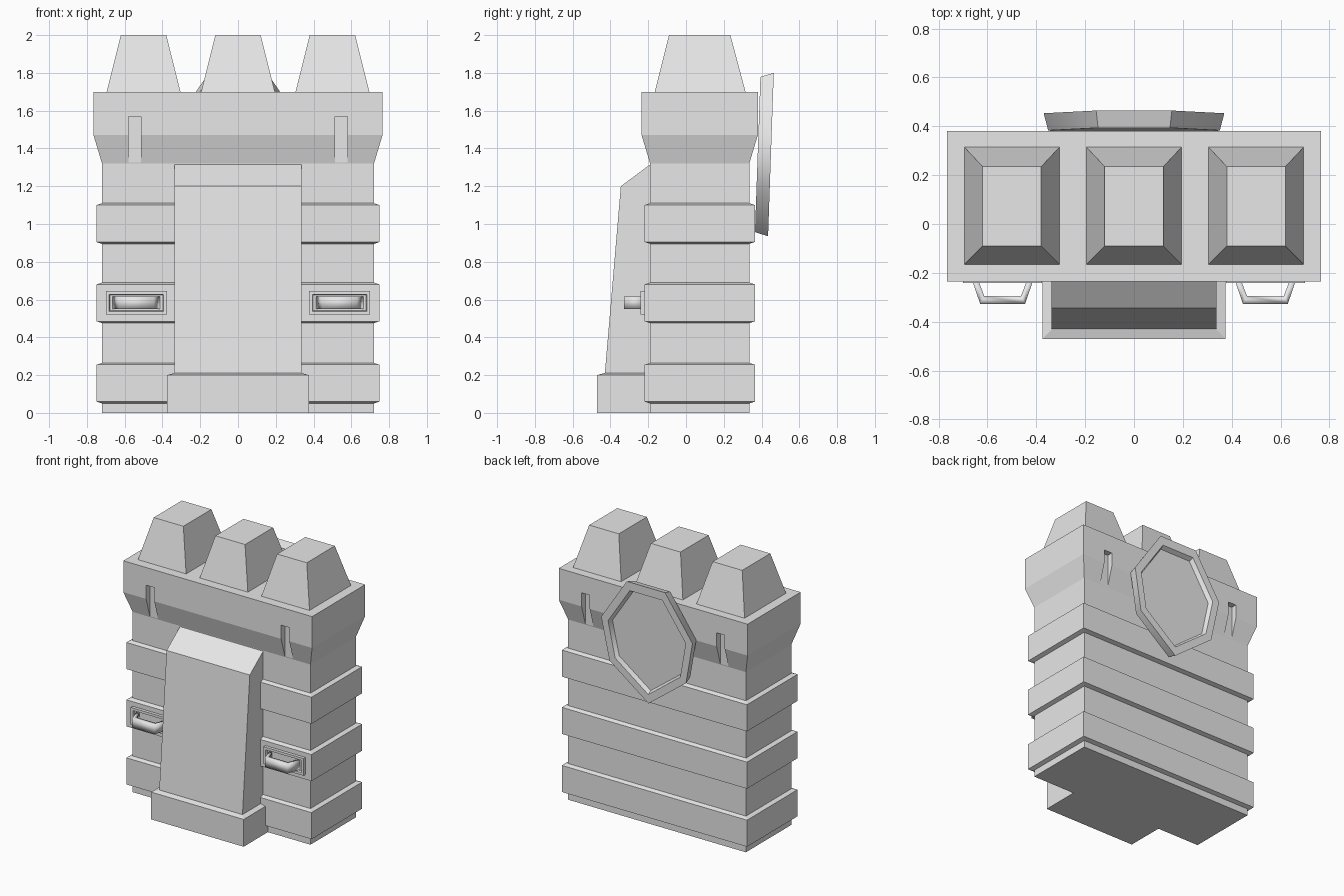
import bpy, bmesh, math

cube = bpy.data.objects.get("Cube")
if cube:
    bpy.data.objects.remove(cube, do_unlink=True)

stone = bpy.data.materials.new("light_stone")
stone.use_nodes = True
stone.diffuse_color = (0.8, 0.8, 0.8, 1)
stone.node_tree.nodes["Principled BSDF"].inputs["Base Color"].default_value = (0.8, 0.8, 0.8, 1)


def loft(name, rings):
    """Skin a stack of equal-length point rings and cap both ends."""
    bm = bmesh.new()
    loops = [[bm.verts.new(p) for p in ring] for ring in rings]
    n = len(loops[0])
    for a, b in zip(loops, loops[1:]):
        for i in range(n):
            j = (i + 1) % n
            bm.faces.new((a[i], a[j], b[j], b[i]))
    bm.faces.new(loops[0][::-1])
    bm.faces.new(loops[-1])
    bmesh.ops.recalc_face_normals(bm, faces=bm.faces[:])
    mesh = bpy.data.meshes.new(name)
    bm.to_mesh(mesh)
    bm.free()
    mesh.materials.append(stone)
    obj = bpy.data.objects.new(name, mesh)
    bpy.context.collection.objects.link(obj)
    return obj


def rect(hx, y0, y1, z, cx=0):
    return [(cx - hx, y0, z), (cx + hx, y0, z), (cx + hx, y1, z), (cx - hx, y1, z)]


def grown(g, z):
    """Wall outline pushed outwards by g."""
    return rect(0.72 + g, -0.19 - g, 0.335 + g, z)


# Main wall with three raised bands and a flared parapet
rings = [grown(0, 0)]
for z in (0.05, 0.475, 0.895):
    rings += [grown(0, z), grown(0.03, z + 0.01), grown(0.03, z + 0.205), grown(0, z + 0.215)]
rings += [grown(0, 1.32), grown(0.045, 1.47), grown(0.045, 1.70)]
wall = loft("tower_wall", rings)

# Arrow slots cut into the front and back of the parapet
for x in (-0.547, 0.547):
    for y0, y1 in ((-0.4, -0.192), (0.337, 0.5)):
        cutter = loft("slot_cutter", [rect(0.033, y0, y1, z, x) for z in (1.322, 1.57)])
        cutter.hide_render = True
        mod = wall.modifiers.new("slot", "BOOLEAN")
        mod.operation = "DIFFERENCE"
        mod.solver = "EXACT"
        mod.object = cutter
        bpy.context.view_layer.objects.active = wall
        bpy.ops.object.modifier_apply(modifier=mod.name)
        bpy.data.objects.remove(cutter, do_unlink=True)

# Tapered battlements
for label, x in (("right", -0.5), ("middle", 0), ("left", 0.5)):
    loft(label + "_battlement", [rect(0.195, -0.165, 0.315, 1.70, x),
                                 rect(0.12, -0.09, 0.235, 2.0, x)])

# Sloping front buttress on its plinth
profile = [(-0.15, 0.1), (-0.44, 0.1), (-0.43, 0.205), (-0.345, 1.2), (-0.19, 1.315), (-0.15, 1.315)]
loft("front_buttress", [[(x, y, z) for y, z in profile] for x in (-0.337, 0.337)])
loft("buttress_plinth", [rect(0.375, -0.47, -0.15, 0), rect(0.375, -0.47, -0.15, 0.2),
                         rect(0.34, -0.435, -0.15, 0.21)])

# Recessed plates with bent strap handles
strap = [(-0.127, -0.225), (-0.092, -0.327), (0.092, -0.327), (0.127, -0.225),
         (0.102, -0.225), (0.075, -0.295), (-0.075, -0.295), (-0.102, -0.225)]
for label, x in (("right", -0.538), ("left", 0.538)):
    steps = [(0, -0.2), (0, -0.242), (0.018, -0.242), (0.022, -0.228)]
    loft(label + "_handle_plate", [
        [(x + sx * (0.162 - inset), y, 0.583 + sz * (0.063 - inset))
         for sx, sz in ((-1, -1), (1, -1), (1, 1), (-1, 1))] for inset, y in steps])
    handle = loft(label + "_handle", [[(x + u, v, z) for u, v in strap] for z in (0.55, 0.616)])
    handle.data.polygons.foreach_set("use_smooth", [True] * len(handle.data.polygons))

# Tilted shield on the back with a raised rim
half = [(0.155, 1.80), (0.37, 1.48), (0.31, 1.17)]
outline = half + [(0, 0.935)] + [(-x, z) for x, z in reversed(half)]
mid = 1.38


def shield_ring(scale, depth):
    ring = []
    for x, z in outline:
        zz = mid + (z - mid) * scale
        ring.append((x * scale, 0.38 + depth + 0.035 * (zz - mid), zz))
    return ring


shield = loft("back_shield", [shield_ring(0.95, 0), shield_ring(1, 0.07),
                              shield_ring(0.85, 0.07), shield_ring(0.81, 0.04)])
bpy.ops.object.select_all(action="DESELECT")
shield.select_set(True)
bpy.context.view_layer.objects.active = shield
bpy.ops.object.shade_smooth_by_angle(angle=math.radians(48))
